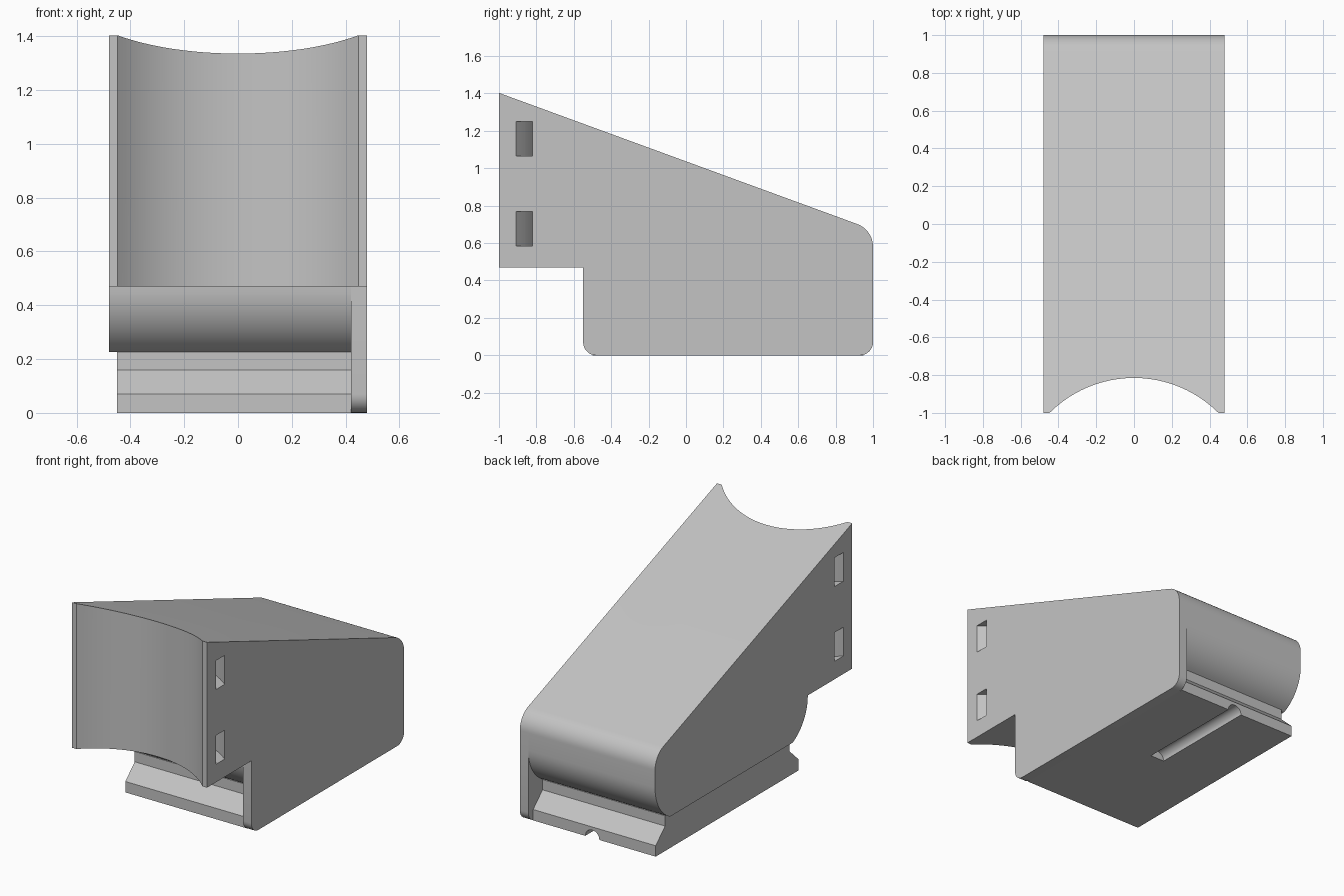
import bpy, bmesh
from math import cos, sin, radians

cube = bpy.data.objects.get("Cube")
if cube:
    bpy.data.objects.remove(cube, do_unlink=True)

grey = bpy.data.materials.new("light grey plastic")
grey.use_nodes = True
colour = (0.55, 0.55, 0.55, 1)
grey.diffuse_color = colour
grey.node_tree.nodes["Principled BSDF"].inputs["Base Color"].default_value = colour


def arc(ca, cb, r, start, end, steps=12):
    """Points on a circular arc, angles in degrees."""
    angles = [radians(start + (end - start) * i / steps) for i in range(steps + 1)]
    return [(ca + r * cos(t), cb + r * sin(t)) for t in angles]


def extrude(name, profile, axis, lo, hi):
    """Solid made by sweeping a closed profile along one axis."""
    place = {"x": lambda a, b, t: (t, a, b),
             "y": lambda a, b, t: (a, t, b),
             "z": lambda a, b, t: (a, b, t)}[axis]
    bm = bmesh.new()
    ends = [[bm.verts.new(place(a, b, t)) for a, b in profile] for t in (lo, hi)]
    bm.faces.new(ends[0])
    bm.faces.new(ends[1][::-1])
    n = len(profile)
    for i in range(n):
        j = (i + 1) % n
        bm.faces.new((ends[0][i], ends[0][j], ends[1][j], ends[1][i]))
    bmesh.ops.recalc_face_normals(bm, faces=bm.faces)
    mesh = bpy.data.meshes.new(name)
    bm.to_mesh(mesh)
    bm.free()
    mesh.materials.append(grey)
    ob = bpy.data.objects.new(name, mesh)
    bpy.context.collection.objects.link(ob)
    return ob


def finish(ob, cutters):
    """Cut the part, then smooth its rounded faces."""
    bpy.ops.object.select_all(action="DESELECT")
    ob.select_set(True)
    bpy.context.view_layer.objects.active = ob
    for cutter in cutters:
        mod = ob.modifiers.new("cut", "BOOLEAN")
        mod.operation = "DIFFERENCE"
        mod.solver = "EXACT"
        mod.object = cutter
        bpy.ops.object.modifier_apply(modifier=mod.name)
    bpy.ops.object.shade_smooth_by_angle(angle=radians(25))


# Shared upper outline: overhanging front, sloping top, rounded back corner
front = [(-0.55, 0.47), (-1, 0.47), (-1, 1.403)]
back_corner = arc(0.87, 0.58, 0.13, 70, 0)
upper = front + back_corner

# Main body with rounded undersides at front and back
belly = 0.272
body_profile = (upper + arc(1 - belly, 0.47, belly, 0, -64)
                + arc(-0.55 + belly, 0.47, belly, 244, 180)[:-1])
body = extrude("main_body", body_profile, "x", -0.48, 0.42)

# Full-height plate on the left side
plate_profile = (upper + arc(0.93, 0.07, 0.07, 0, -90, 8)
                 + arc(-0.48, 0.07, 0.07, 270, 180, 8))
plate = extrude("side_plate", plate_profile, "x", 0.42, 0.48)

# Dovetail rail under the body
rail_profile = [(-0.5, 0), (-0.5, 0.07), (-0.405, 0.16), (-0.405, 0.226),
                (0.855, 0.226), (0.855, 0.16), (0.95, 0.07), (0.95, 0)]
rail = extrude("dovetail_rail", rail_profile, "x", -0.45, 0.42)

# Cutters: concave tube seat, curved strap slots, groove under the rail
seat_y = -1.448
seat = extrude("seat_cutter", arc(0, seat_y, 0.633, 0, 360, 96)[:-1], "z", 0.3, 1.6)
ring = arc(0, seat_y, 0.79, 20, 160, 40) + arc(0, seat_y, 0.721, 160, 20, 40)
slots = [extrude("slot_cutter", ring, "z", z, z + 0.185) for z in (0.585, 1.065)]
groove = extrude("groove_cutter", arc(0, 0, 0.05, 0, 360, 24)[:-1], "y", 0.22, 1.1)

finish(body, [seat] + slots)
finish(plate, [seat] + slots)
finish(rail, [groove])

for cutter in [seat, groove] + slots:
    bpy.data.objects.remove(cutter, do_unlink=True)
